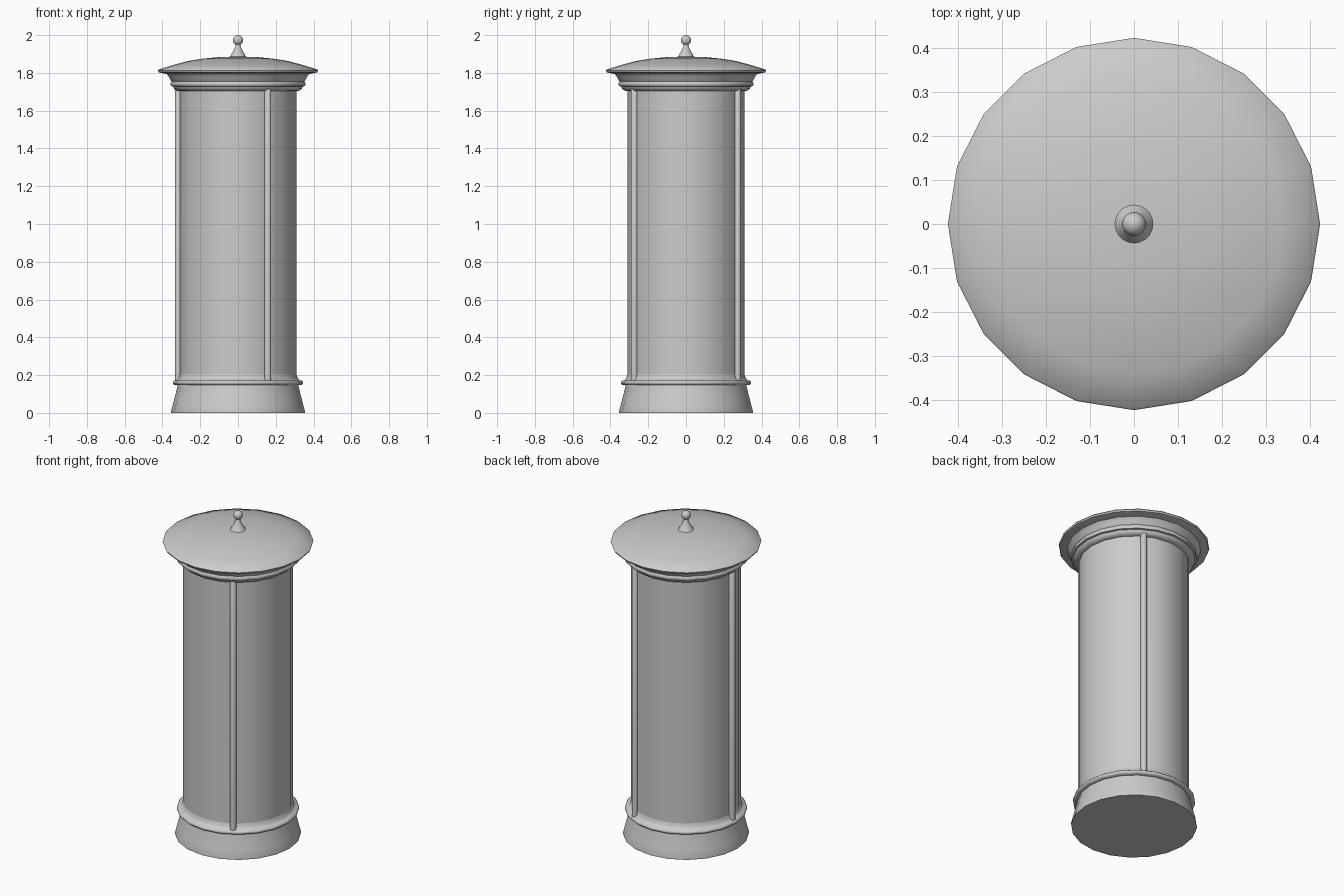
import bpy, math

cube = bpy.data.objects.get("Cube")
if cube:
    bpy.data.objects.remove(cube, do_unlink=True)

grey = bpy.data.materials.new("plain_grey")
grey.use_nodes = True
grey.diffuse_color = (0.6, 0.6, 0.6, 1)
grey.node_tree.nodes["Principled BSDF"].inputs["Base Color"].default_value = (0.6, 0.6, 0.6, 1)

SIDES = 20


def finish(obj, name, angle=35):
    obj.name = name
    obj.data.materials.clear()
    obj.data.materials.append(grey)
    bpy.ops.object.select_all(action="DESELECT")
    obj.select_set(True)
    bpy.context.view_layer.objects.active = obj
    bpy.ops.object.shade_smooth_by_angle(angle=math.radians(angle))
    return obj


def lathe(name, profile, sides=SIDES, angle=35):
    """Turn a bottom-to-top (radius, height) profile around z, with flat caps."""
    verts, faces = [], []
    for r, z in profile:
        for i in range(sides):
            a = math.tau * i / sides
            verts.append((r * math.cos(a), r * math.sin(a), z))
    for k in range(len(profile) - 1):
        for i in range(sides):
            j = (i + 1) % sides
            a, b = k * sides, (k + 1) * sides
            faces.append((a + i, a + j, b + j, b + i))
    faces.append(tuple(reversed(range(sides))))
    top = (len(profile) - 1) * sides
    faces.append(tuple(range(top, top + sides)))
    mesh = bpy.data.meshes.new(name)
    mesh.from_pydata(verts, [], faces)
    obj = bpy.data.objects.new(name, mesh)
    bpy.context.collection.objects.link(obj)
    return finish(obj, name, angle)


# Flared plinth with its rounded moulding
lathe("plinth", [(0.354, 0), (0.354, 0.01), (0.342, 0.055), (0.328, 0.11), (0.32, 0.148)])
lathe("plinth_moulding", [(0.32, 0.147), (0.338, 0.149), (0.344, 0.156), (0.344, 0.164),
                          (0.338, 0.171), (0.325, 0.173), (0.316, 0.185), (0.31, 0.205)], angle=50)

# Column drum
lathe("column", [(0.31, 0.15), (0.31, 1.73)])

# Stepped cornice beneath the roof
lathe("cornice", [(0.31, 1.703), (0.328, 1.707), (0.338, 1.716), (0.343, 1.728),
                  (0.354, 1.73), (0.357, 1.738), (0.357, 1.746), (0.351, 1.755),
                  (0.357, 1.762), (0.363, 1.775), (0.372, 1.787), (0.38, 1.798)])

# Low domed roof
lathe("roof", [(0.37, 1.792), (0.42, 1.803), (0.424, 1.812), (0.42, 1.818), (0.34, 1.843),
               (0.265, 1.863), (0.19, 1.875), (0.11, 1.883), (0.03, 1.886)], angle=50)

# Finial stem and ball
lathe("finial_stem", [(0.045, 1.883), (0.034, 1.9), (0.023, 1.92), (0.014, 1.94), (0.01, 1.96)])
bpy.ops.mesh.primitive_uv_sphere_add(segments=SIDES, ring_count=12, radius=0.027,
                                     location=(0, 0, 1.973))
finish(bpy.context.object, "finial_ball")

# Three vertical beads dividing the column
for i, degrees in enumerate((60, 180, 300)):
    bead = lathe(f"column_bead_{i + 1}", [(0.018, 0.16), (0.018, 1.712), (0.012, 1.724)], sides=12)
    a = math.radians(degrees)
    bead.location = (0.316 * math.cos(a), 0.316 * math.sin(a), 0)
